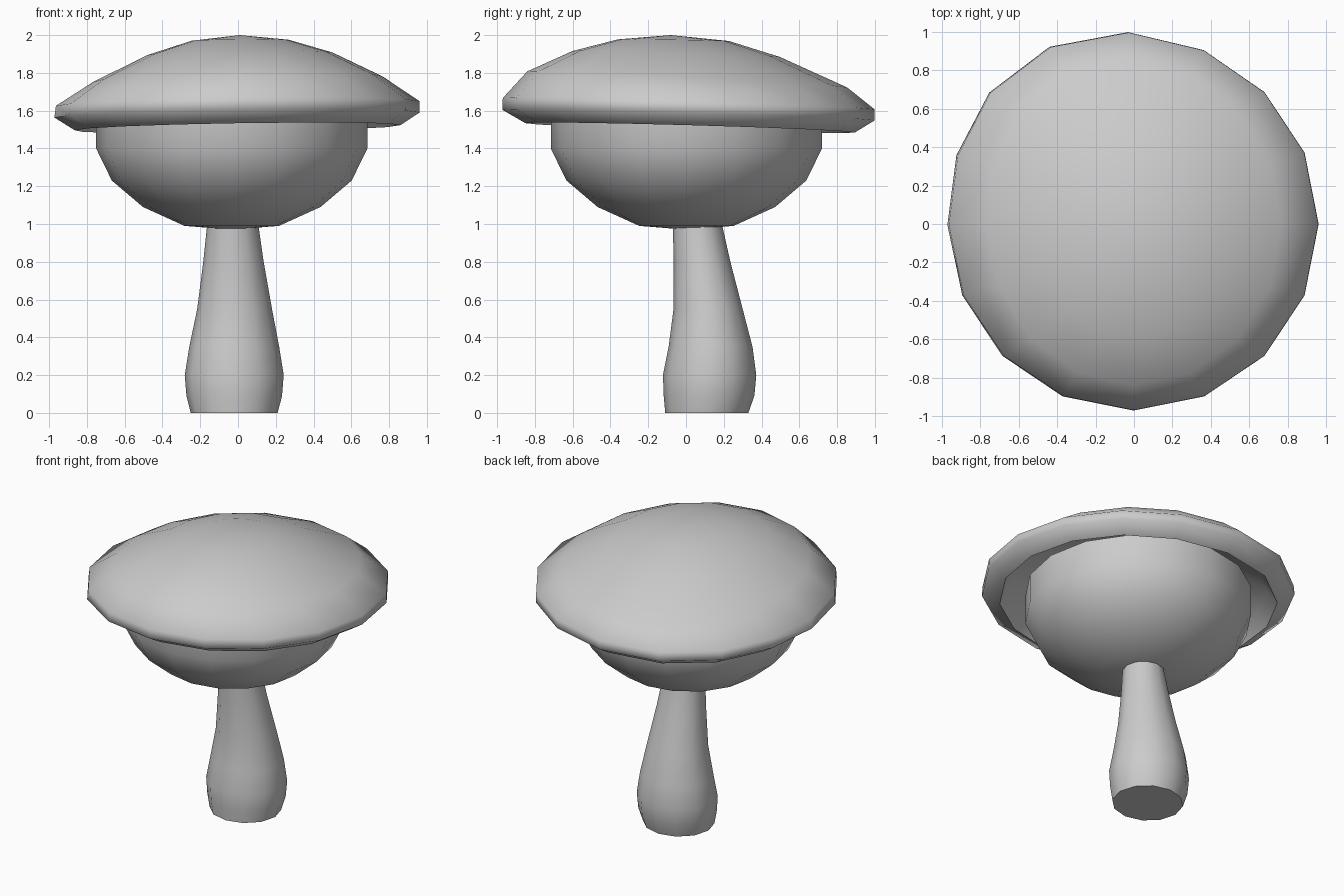
import bpy, bmesh
from math import cos, sin, pi, radians

if "Cube" in bpy.data.objects:
    bpy.data.objects.remove(bpy.data.objects["Cube"])


def loft(name, rings, n, start=None, end=None, cap_start=False, cap_end=False, warp=0.0, angle=65):
    """Rings are (cx, cy, rx, ry, z, slope_x, slope_y); start/end are optional pole points."""
    bm = bmesh.new()
    loops = []
    for cx, cy, rx, ry, z, sx, sy in rings:
        loop = []
        for i in range(n):
            a = 2 * pi * i / n
            k = warp * max(0.0, cos(a - radians(122))) ** 4
            x = cx + rx * (1 + k) * cos(a + k)
            y = cy + ry * (1 + k) * sin(a + k)
            loop.append(bm.verts.new((x, y, z + sx * x + sy * y)))
        loops.append(loop)
    for lo, hi in zip(loops, loops[1:]):
        for i in range(n):
            j = (i + 1) % n
            bm.faces.new((lo[i], lo[j], hi[j], hi[i]))
    for pole, loop in ((start, loops[0]), (end, loops[-1])):
        if pole:
            p = bm.verts.new(pole)
            for i in range(n):
                bm.faces.new((p, loop[i], loop[(i + 1) % n]))
    if cap_start:
        bm.faces.new(loops[0])
    if cap_end:
        bm.faces.new(loops[-1])
    bmesh.ops.recalc_face_normals(bm, faces=bm.faces)
    me = bpy.data.meshes.new(name)
    bm.to_mesh(me)
    bm.free()
    ob = bpy.data.objects.new(name, me)
    bpy.context.collection.objects.link(ob)
    bpy.ops.object.select_all(action='DESELECT')
    ob.select_set(True)
    bpy.context.view_layer.objects.active = ob
    bpy.ops.object.shade_smooth_by_angle(angle=radians(angle))
    return ob


# Stem: bulbous foot tapering up into the gill bowl
stem = [(-0.02, 0.11, 0.23, 0.22, 0.0), (-0.02, 0.122, 0.253, 0.24, 0.09),
        (-0.02, 0.125, 0.262, 0.247, 0.20), (-0.02, 0.13, 0.238, 0.222, 0.35),
        (-0.018, 0.117, 0.198, 0.183, 0.55), (-0.024, 0.085, 0.16, 0.15, 0.80),
        (-0.028, 0.06, 0.135, 0.13, 1.0), (-0.03, 0.05, 0.13, 0.125, 1.1)]
loft("stem", [r + (0, 0) for r in stem], 12, cap_start=True, cap_end=True)

# Gill bowl: rounded underside with a straight upper wall inside the cap
bowl = [(0.25, 0.99), (0.47, 1.09), (0.635, 1.23), (0.718, 1.40), (0.718, 1.60)]
loft("gill_bowl", [(-0.033, 0.002, r, r, z, 0, 0) for r, z in bowl], 16,
     start=(-0.033, 0.002, 0.97), cap_end=True)

# Cap: domed top, thick rim, sharp lip and hollow inside
cap = [(0.012, -0.07, 0.255, 0.29, 1.972, 0.01, -0.015),
       (0.01, -0.06, 0.49, 0.54, 1.899, 0.015, -0.028),
       (0.0, -0.005, 0.765, 0.835, 1.766, 0.02, -0.05),
       (0.0, 0.0, 0.96, 0.97, 1.638, 0.013, -0.03),
       (-0.003, 0.0, 0.965, 0.972, 1.577, 0.014, -0.028),
       (0.0, 0.01, 0.86, 0.86, 1.51, 0.016, -0.028),
       (0.0, 0.0, 0.80, 0.80, 1.60, 0.015, -0.03),
       (0.0, 0.0, 0.66, 0.68, 1.70, 0.015, -0.03),
       (0.0, -0.04, 0.42, 0.45, 1.82, 0.01, -0.02)]
loft("cap", cap, 16, start=(0.01, -0.08, 2.0), end=(0.0, -0.06, 1.90), warp=0.055)
